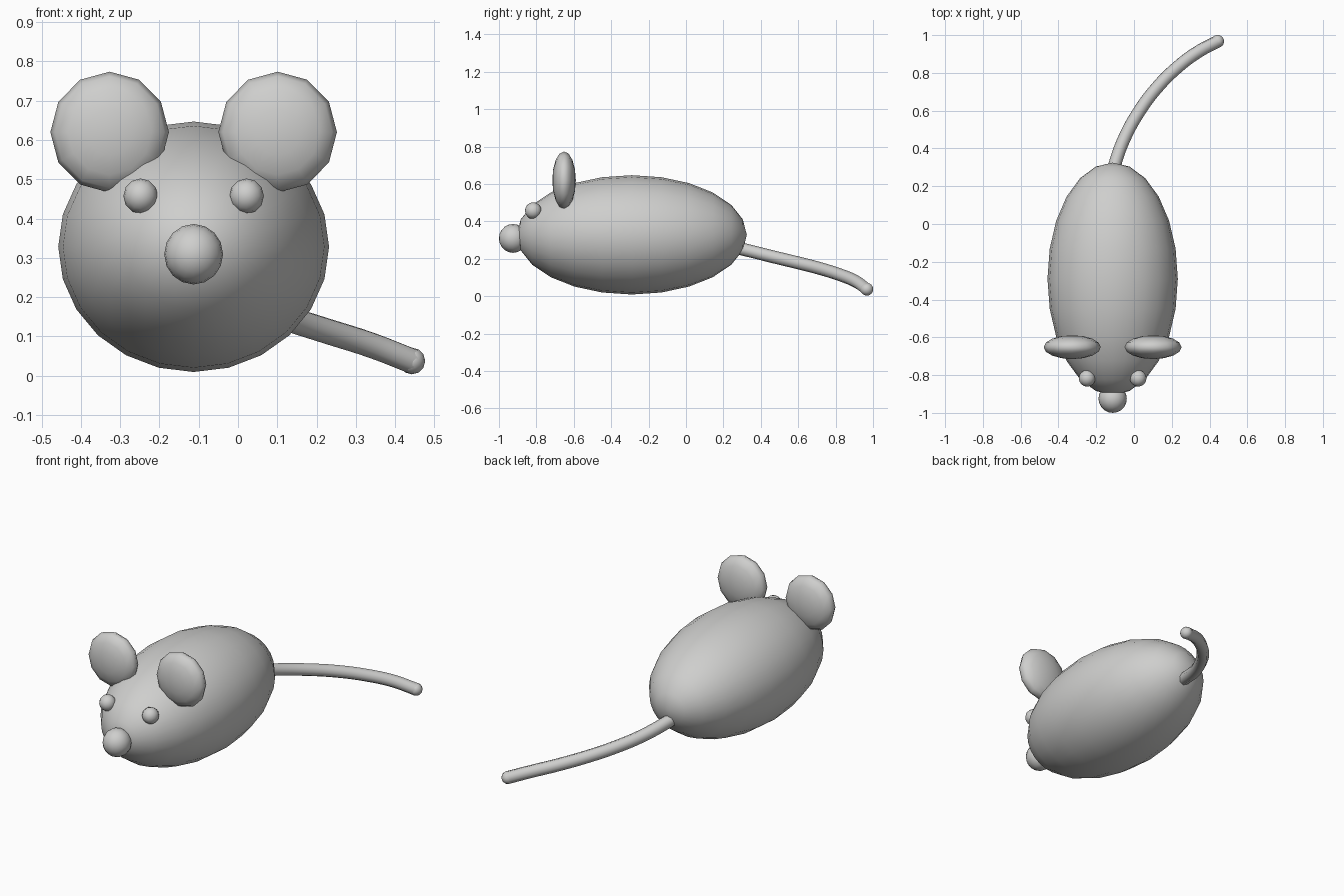
import bpy
import math

if "Cube" in bpy.data.objects:
    bpy.data.objects.remove(bpy.data.objects["Cube"])

CX = -0.113  # symmetry line of the body

grey = bpy.data.materials.new("light grey")
grey.diffuse_color = (0.62, 0.62, 0.61, 1)
grey.use_nodes = True
grey.node_tree.nodes["Principled BSDF"].inputs["Base Color"].default_value = grey.diffuse_color


def ellipsoid(name, loc, radii, segments, rings):
    """Smooth UV sphere with its pole axis along y, stretched to the given radii."""
    bpy.ops.mesh.primitive_uv_sphere_add(segments=segments, ring_count=rings, radius=1)
    ob = bpy.context.object
    ob.name = name
    ob.rotation_euler = (math.pi / 2, 0, 0)
    bpy.ops.object.transform_apply(location=False, rotation=True, scale=False)
    ob.scale = radii
    ob.location = loc
    bpy.ops.object.transform_apply(location=False, rotation=False, scale=True)
    bpy.ops.object.shade_smooth()
    ob.data.materials.append(grey)
    return ob


# Body and nose
ellipsoid("body", (CX, -0.29, 0.328), (0.345, 0.615, 0.319), 24, 12)
ellipsoid("nose", (CX, -0.925, 0.309), (0.075, 0.075, 0.077), 16, 10)

# Ears and eyes, one pair each
for side, label in ((-1, "right"), (1, "left")):
    ellipsoid(label + "_ear", (CX + side * 0.214, -0.652, 0.62),
              (0.151, 0.063, 0.154), 12, 8)
    ellipsoid(label + "_eye", (CX + side * 0.135, -0.817, 0.457),
              (0.044, 0.044, 0.045), 12, 8)

# Tail: round tube along a drooping curve, converted to a mesh
path = [(-0.118, 0.24, 0.265), (-0.1, 0.32, 0.247), (-0.048, 0.46, 0.212),
        (0.03, 0.60, 0.178), (0.12, 0.72, 0.147), (0.23, 0.83, 0.112),
        (0.34, 0.912, 0.077), (0.443, 0.967, 0.037)]
curve = bpy.data.curves.new("tail", "CURVE")
curve.dimensions = "3D"
curve.bevel_depth = 0.034
curve.bevel_resolution = 2
curve.resolution_u = 4
curve.use_fill_caps = True
spline = curve.splines.new("BEZIER")
spline.bezier_points.add(len(path) - 1)
for point, co in zip(spline.bezier_points, path):
    point.co = co
    point.handle_left_type = point.handle_right_type = "AUTO"
tail = bpy.data.objects.new("tail", curve)
bpy.context.collection.objects.link(tail)
bpy.ops.object.select_all(action="DESELECT")
tail.select_set(True)
bpy.context.view_layer.objects.active = tail
bpy.ops.object.convert(target="MESH")
tail = bpy.context.object
tail.name = "tail"
tail.data.materials.clear()
tail.data.materials.append(grey)
bpy.ops.object.shade_smooth_by_angle(angle=math.radians(50))

# Rounded tail end
ellipsoid("tail_tip", path[-1], (0.034, 0.034, 0.034), 12, 8)
